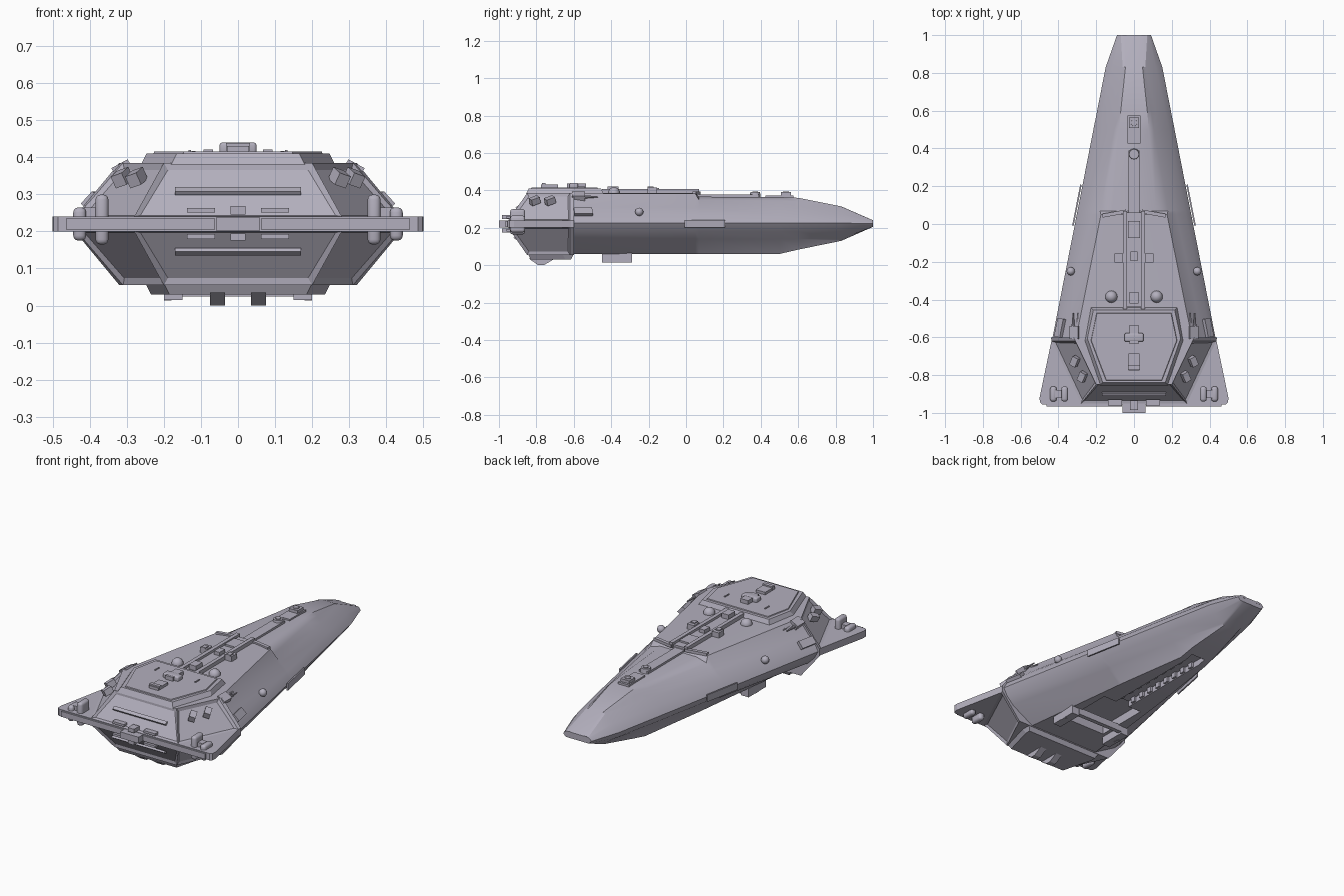
import bpy, bmesh, math
from mathutils import Matrix, Vector

if "Cube" in bpy.data.objects:
    bpy.data.objects.remove(bpy.data.objects["Cube"], do_unlink=True)

grey = bpy.data.materials.new("pale lavender grey")
grey.use_nodes = True
COLOR = (0.45, 0.43, 0.51, 1)
grey.diffuse_color = COLOR
bsdf = grey.node_tree.nodes["Principled BSDF"]
bsdf.inputs["Base Color"].default_value = COLOR
bsdf.inputs["Roughness"].default_value = 0.6


def finish(name, bm, smooth=None):
    bmesh.ops.recalc_face_normals(bm, faces=bm.faces)
    mesh = bpy.data.meshes.new(name)
    bm.to_mesh(mesh)
    bm.free()
    mesh.materials.append(grey)
    ob = bpy.data.objects.new(name, mesh)
    bpy.context.collection.objects.link(ob)
    if smooth:
        bpy.ops.object.select_all(action="DESELECT")
        ob.select_set(True)
        bpy.context.view_layer.objects.active = ob
        bpy.ops.object.shade_smooth_by_angle(angle=math.radians(smooth))
    return ob


def loft(half_rings):
    """Skin a list of half outlines, each mirrored across x = 0."""
    bm = bmesh.new()
    rings = []
    for half in half_rings:
        pts = list(half) + [(-x, y, z) for x, y, z in reversed(half)]
        rings.append([bm.verts.new(p) for p in pts])
    for a, b in zip(rings, rings[1:]):
        for i in range(len(a)):
            j = (i + 1) % len(a)
            bm.faces.new((a[i], a[j], b[j], b[i]))
    bm.faces.new(rings[0])
    bm.faces.new(rings[-1])
    return bm


def plan(half, z):
    return [(x, y, z) for x, y in half]


def box(name, x, y, z, size, tilt=(0, 0, 0), bevel=0.0, mirror=True):
    """Box at a centre point, with a mirrored twin when off the centreline."""
    for s in ((1, -1) if x and mirror else (1,)):
        bm = bmesh.new()
        bmesh.ops.create_cube(bm, size=1, matrix=Matrix.Diagonal((*size, 1)))
        if bevel:
            bmesh.ops.bevel(bm, geom=bm.edges[:], offset=bevel, segments=3,
                            profile=0.5, affect="EDGES")
        rot = (Matrix.Rotation(s * tilt[2], 4, "Z") @ Matrix.Rotation(s * tilt[1], 4, "Y")
               @ Matrix.Rotation(tilt[0], 4, "X"))
        bm.transform(Matrix.Translation((s * x, y, z)) @ rot)
        side = "" if not x else ("left_" if s > 0 else "right_")
        finish(side + name, bm, 40 if bevel else None)


def cone(name, x, y, z, r1, r2, depth, axis=None, sides=16):
    for s in ((1, -1) if x else (1,)):
        bm = bmesh.new()
        bmesh.ops.create_cone(bm, cap_ends=True, segments=sides, radius1=r1,
                              radius2=r2, depth=depth)
        rot = Matrix.Rotation(-math.pi / 2, 4, "X") if axis == "Y" else Matrix()
        bm.transform(Matrix.Translation((s * x, y, z)) @ rot)
        finish(name, bm, 40)


def dome(name, x, y, z, r):
    for s in (1, -1):
        bm = bmesh.new()
        bmesh.ops.create_uvsphere(bm, u_segments=16, v_segments=10, radius=r)
        bm.transform(Matrix.Translation((s * x, y, z)))
        finish(name, bm, 60)


# Main wedge hull: deck, shoulder, rounded flank, undercut belly
def section(y, w, a, zt, d, zd, e, c, zb):
    m = e + (w - e) * 0.62
    return [(x, y, z) for x, z in ((a, zt), (d, zd), (e, .31), (m, .27), (w, .225),
                                   (m, .18), (e, .14), (c, zb))]


tip = [(x, 1.0, z) for x, z in ((.05, .24), (.06, .24), (.07, .24), (.08, .235),
                                (.09, .222), (.08, .21), (.07, .205), (.05, .205))]
hull = finish("main_hull", loft([
    section(-.62, .435, .25, .385, .31, .385, .37, .23, .06),
    section(.05, .303, .12, .385, .175, .382, .225, .15, .06),
    section(.07, .299, .115, .366, .18, .348, .222, .148, .06),
    section(.50, .215, .078, .364, .105, .345, .138, .085, .06),
    section(.60, .195, .07, .36, .09, .34, .115, .08, .083),
    section(.83, .15, .045, .314, .052, .312, .06, .05, .13),
    tip]), 25)


# Belly trench and bay cut out of the hull
def cut(y0, y1, half_width, z_top):
    ring = [(half_width, y0), (half_width, y1)]
    tool = finish("trench_cutter", loft([plan(ring, -.05), plan(ring, z_top)]))
    tool.hide_render = True
    mod = hull.modifiers.new("trench", "BOOLEAN")
    mod.object, mod.operation, mod.solver = tool, "DIFFERENCE", "EXACT"
    bpy.context.view_layer.objects.active = hull
    bpy.ops.object.modifier_apply(modifier=mod.name)
    bpy.data.objects.remove(tool, do_unlink=True)


cut(-.10, .55, .045, .095)
cut(-.42, -.10, .13, .11)
for i in range(8):
    box("trench_tooth", .04, -.05 + i * .07, .08, (.016, .03, .03))
box("bay_rail", .175, -.37, .04, (.05, .16, .05))
box("bay_crossbar", 0, -.30, .045, (.30, .025, .04))
box("bay_foot", .19, -.37, .02, (.02, .03, .014))

# Stern block with recessed panels on its sloping faces
mid, deck = [(.44, -.60), (.435, -.62), (.28, -.95)], [(.32, -.60), (.31, -.62), (.20, -.85)]
bm = loft([plan(deck, .055), plan(mid, .2), plan(mid, .24), plan(deck, .385)])
bmesh.ops.recalc_face_normals(bm, faces=bm.faces)
panels = [f for f in bm.faces if f.normal.y < -.2 and abs(f.normal.z) > .2
          and f.calc_area() > .01]
bmesh.ops.inset_individual(bm, faces=panels, thickness=.02, depth=-.01)
finish("stern_block", bm)
box("stern_lip", 0, -.9, .309, (.34, .02, .012), (.6, 0, 0))
box("stern_lower_lip", 0, -.91, .145, (.34, .02, .012), (-.6, 0, 0))

# Flat stern wing and its trailing bar
wing = [(.433, -.60), (.50, -.92), (.498, -.945), (.485, -.955)]
finish("stern_wing", loft([plan(wing, .2), plan(wing, .24)]))
box("trailing_bar", .263, -.957, .22, (.40, .016, .032))
box("tail_block", 0, -.975, .22, (.12, .05, .036))
box("tail_cap", 0, -.96, .257, (.04, .05, .022))
box("tail_under_cap", 0, -.96, .185, (.04, .05, .02))
box("tail_fitting", .10, -.945, .257, (.075, .03, .013))
box("tail_under_fitting", .10, -.945, .186, (.075, .03, .013))

# Wingtip pods
box("inner_pod", .367, -.90, .232, (.035, .08, .135), bevel=.014)
box("outer_pod", .427, -.90, .22, (.035, .08, .09), bevel=.014)
box("pod_link", .397, -.90, .25, (.04, .04, .03))

# Upper and lower citadel plates
def plate(name, half, z0, z1, inset):
    top = [(x - inset, y + (inset if y < -.6 else -inset)) for x, y in half]
    finish(name, loft([plan(half, z0), plan(top, z1)]))


plate("upper_citadel", [(.23, -.44), (.262, -.62), (.18, -.855)], .38, .41, .015)
plate("citadel_panel", [(.20, -.47), (.23, -.62), (.15, -.83)], .405, .415, .004)
plate("lower_citadel", [(.25, -.60), (.25, -.66), (.20, -.845)], .06, .03, .015)
bm = loft([plan([(.075, -.84), (.075, -.70)], .035), plan([(.075, -.79), (.075, -.76)], 0)])
for f in [f for f in bm.faces]:
    f.smooth = False
for s in (1, -1):
    part = bm.copy()
    part.transform(Matrix.Translation((s * .055, 0, 0)) @ Matrix.Diagonal((.27, 1, 1, 1)))
    finish("landing_foot", part)
bm.free()

# Dorsal spine
box("spine_rail", .048, -.19, .392, (.022, .52, .03))
box("spine_bed", 0, -.19, .387, (.075, .50, .012))
box("spine_block", 0, -.03, .393, (.065, .09, .02))
box("shoulder_brow", .105, .055, .386, (.13, .02, .016), (0, 0, -.18))
box("rail_turret", .08, -.18, .40, (.045, .05, .03))
box("rail_turret_cap", .08, -.19, .415, (.025, .03, .012))
box("spine_hatch", 0, -.17, .402, (.035, .05, .022))
box("spine_vent", 0, -.39, .405, (.045, .06, .03))
dome("sensor_dome", .12, -.385, .385, .032)

# Forward strip with ring and hatch
box("forward_strip", 0, .22, .368, (.06, .34, .018))
cone("forward_ring", 0, .37, .375, .03, .026, .03)
cone("ring_core", 0, .37, .385, .015, .015, .02)
box("forward_bed", 0, .50, .366, (.07, .15, .014))
box("forward_hatch", 0, .535, .375, (.055, .055, .03))
cone("hatch_cap", 0, .535, .39, .018, .016, .01)

# Citadel top gun and vents
box("gun_house", 0, -.60, .424, (.10, .045, .032), bevel=.008)
box("gun_mount", 0, -.585, .42, (.05, .10, .035))
box("aft_vent", 0, -.73, .42, (.06, .09, .02))
box("aft_vent_slat", 0, -.76, .428, (.065, .02, .02))
box("deck_slot", .13, -.56, .417, (.006, .04, .006))

# Shoulder turrets and stern corner launchers
box("shoulder_mount", .31, -.575, .365, (.05, .07, .04), (0, .5, 0))
for dx in (-.012, .012):
    cone("shoulder_barrel", .31 + dx, -.515, .365, .01, .003, .09, "Y", 8)
for t in (.28, .62):
    x, y = .385 - .115 * t, -.64 - .24 * t
    box("corner_launcher", x - .04, y - .02, .345, (.035, .05, .035), (.35, .3, .5))

# Flank details
dome("flank_sensor", .335, -.25, .285, .022)
box("flank_panel", .302, .10, .222, (.008, .22, .04), (0, 0, .193))
box("flank_grille", .392, -.55, .285, (.02, .10, .045), (0, -.75, .193))
box("nose_light", .05, .995, .236, (.02, .012, .012))
